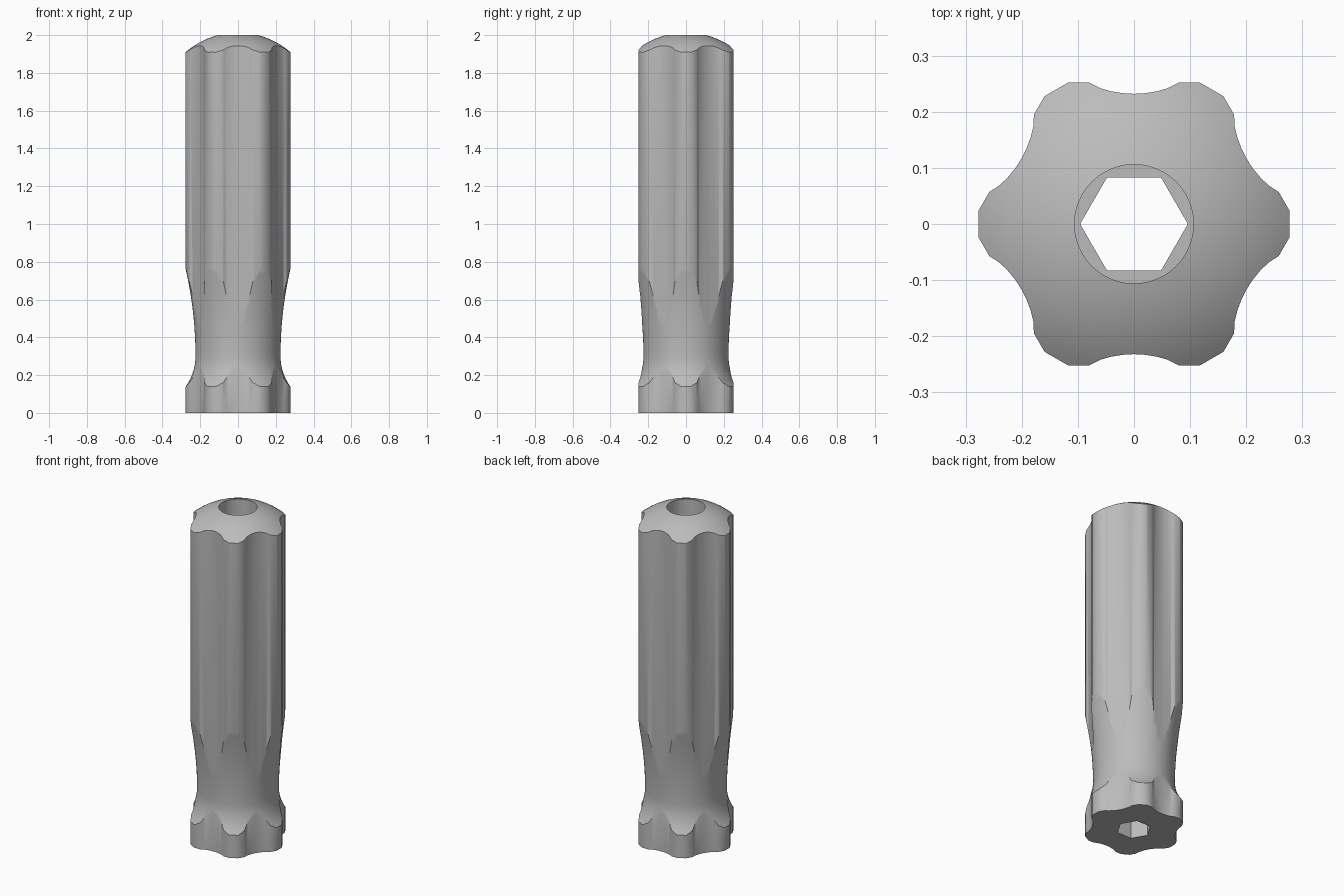
import bpy, bmesh
from math import sin, cos, pi, asin, acos, sqrt, radians
from mathutils import Matrix, Vector

if "Cube" in bpy.data.objects:
    bpy.data.objects.remove(bpy.data.objects["Cube"], do_unlink=True)

grey = bpy.data.materials.new("handle_grey")
grey.use_nodes = True
colour = (0.5, 0.5, 0.5, 1)
grey.diffuse_color = colour
grey.node_tree.nodes["Principled BSDF"].inputs["Base Color"].default_value = colour


def finish(name, bm):
    bmesh.ops.recalc_face_normals(bm, faces=bm.faces)
    mesh = bpy.data.meshes.new(name)
    bm.to_mesh(mesh)
    bm.free()
    mesh.materials.append(grey)
    ob = bpy.data.objects.new(name, mesh)
    bpy.context.collection.objects.link(ob)
    return ob


def prism(name, outline, z0, z1):
    bm = bmesh.new()
    face = bm.faces.new([bm.verts.new((x, y, z0)) for x, y in outline])
    top = bmesh.ops.extrude_face_region(bm, geom=[face])["geom"]
    verts = [g for g in top if isinstance(g, bmesh.types.BMVert)]
    bmesh.ops.translate(bm, verts=verts, vec=(0, 0, z1 - z0))
    return finish(name, bm)


def ring(radius, count):
    return [(radius * cos(2 * pi * i / count), radius * sin(2 * pi * i / count))
            for i in range(count)]


def lathe(name, profile, count):
    bm = bmesh.new()
    verts = [bm.verts.new((r, 0, z)) for r, z in profile]
    edges = [bm.edges.new(pair) for pair in zip(verts, verts[1:])]
    bmesh.ops.spin(bm, geom=verts + edges, cent=(0, 0, 0), axis=(0, 0, 1),
                   angle=2 * pi, steps=count)
    bmesh.ops.remove_doubles(bm, verts=bm.verts, dist=1e-5)
    return finish(name, bm)


def cut(target, tool, operation):
    mod = target.modifiers.new(operation, "BOOLEAN")
    mod.object, mod.operation, mod.solver = tool, operation, "EXACT"
    bpy.context.view_layer.objects.active = target
    bpy.ops.object.modifier_apply(modifier=mod.name)
    bpy.data.objects.remove(tool, do_unlink=True)


# Six-lobed grip outline: a faceted lobe, then a scooped valley
lobe = [(0.258, -0.057), (0.277, -0.024), (0.277, 0.024), (0.258, 0.057)]
scoop = 0.187
half = asin(0.079 / scoop)
valley = []
for i in range(1, 8):
    a = half * (1 - i / 4)
    p = Vector((0.232 + scoop * (1 - cos(a)), -scoop * sin(a)))
    valley.append(Matrix.Rotation(radians(30), 2) @ p)
outline = []
for k in range(6):
    turn = Matrix.Rotation(k * pi / 3, 2)
    outline += [tuple(turn @ Vector(p)) for p in lobe + valley]
handle = prism("fluted_handle", outline, 0, 2.1)

# Turned envelope: waisted neck and domed end
NECK, NECK_Z, WIDE = 0.225, 0.3, 0.3


def neck_arc(radius, side, steps):
    sweep = acos(1 - (WIDE - NECK) / radius)
    return [(NECK + radius * (1 - cos(sweep * i / steps)),
             NECK_Z + side * radius * sin(sweep * i / steps)) for i in range(steps + 1)]


def dome(r):
    return 1.591 + sqrt(0.4225 ** 2 - r * r)


profile = [(0, -0.1), (WIDE, -0.1)]
profile += neck_arc(0.272, -1, 10)[::-1] + neck_arc(2.06, 1, 14)[1:]
profile += [(r, dome(r)) for r in [WIDE - 0.02 * i for i in range(11)]]
profile += [(0, dome(0.1))]
cut(handle, lathe("envelope", profile, 72), "INTERSECT")

# Hexagonal through hole with a round bore at the domed end
cut(handle, prism("hex_hole", ring(0.096, 6), -0.2, 2.2), "DIFFERENCE")
cut(handle, prism("round_bore", ring(0.106, 48), 1.0, 2.2), "DIFFERENCE")

bpy.ops.object.select_all(action="DESELECT")
handle.select_set(True)
bpy.context.view_layer.objects.active = handle
bpy.ops.object.shade_smooth_by_angle(angle=radians(35))
